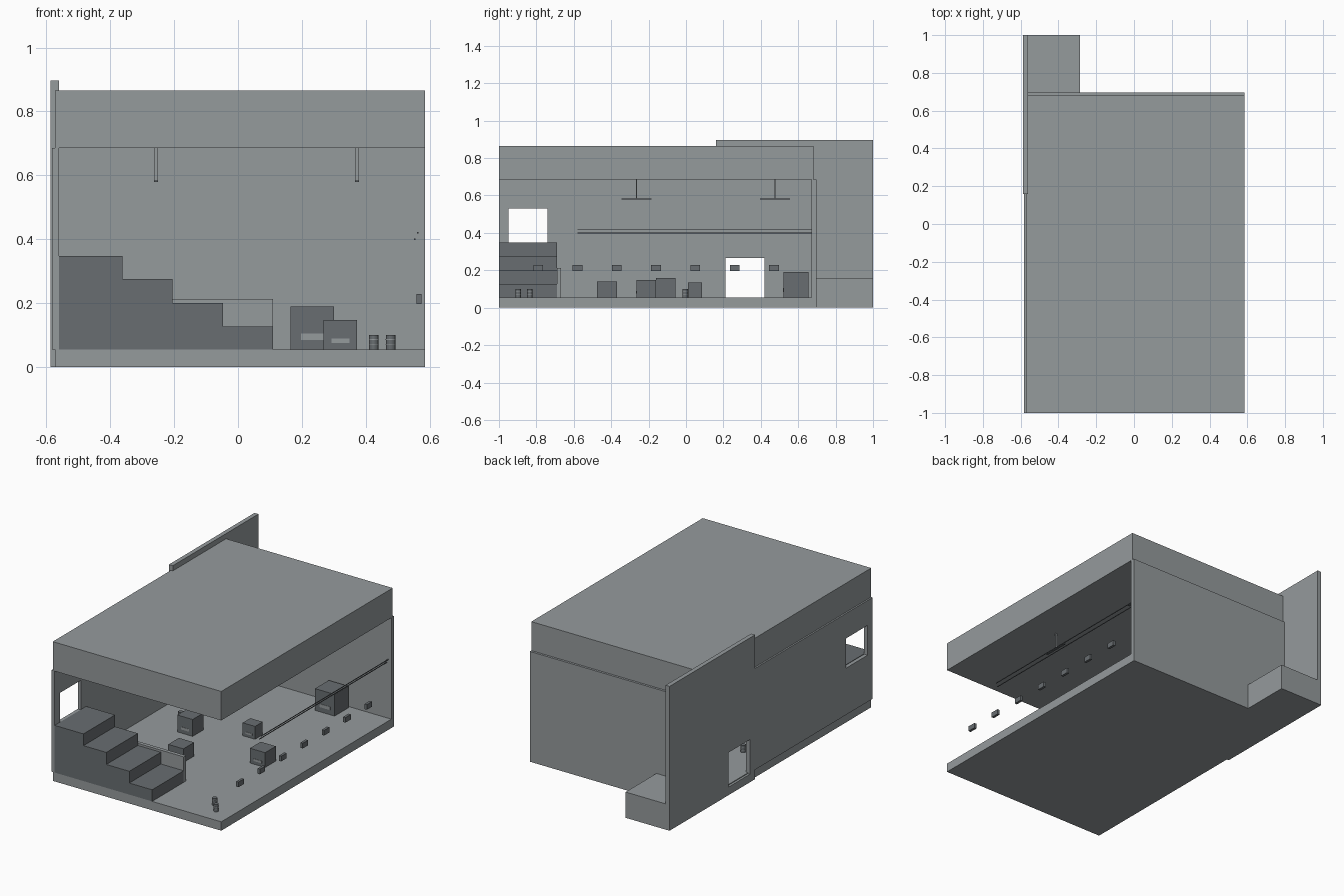
import bpy, bmesh, math

if "Cube" in bpy.data.objects:
    bpy.data.objects.remove(bpy.data.objects["Cube"])


def material(name, rgb):
    m = bpy.data.materials.new(name)
    m.diffuse_color = (*rgb, 1)
    m.use_nodes = True
    m.node_tree.nodes["Principled BSDF"].inputs["Base Color"].default_value = m.diffuse_color
    return m


LIGHT = material("light_grey", (0.30, 0.325, 0.335))
DARK = material("dark_grey", (0.14, 0.155, 0.165))


def finish(name, bm, mat):
    me = bpy.data.meshes.new(name)
    bm.to_mesh(me)
    bm.free()
    me.materials.append(mat)
    ob = bpy.data.objects.new(name, me)
    bpy.context.collection.objects.link(ob)
    return ob


def box(name, x, y, z, mat=LIGHT):
    """Box from (min, max) pairs."""
    bm = bmesh.new()
    bmesh.ops.create_cube(bm, size=1)
    for v in bm.verts:
        v.co = [r[0] if c < 0 else r[1] for c, r in zip(v.co, (x, y, z))]
    return finish(name, bm, mat)


def drum(name, x, y, z0, z1, radius, mat):
    bm = bmesh.new()
    bmesh.ops.create_cone(bm, cap_ends=True, segments=16, radius1=radius,
                          radius2=radius, depth=z1 - z0)
    bmesh.ops.translate(bm, verts=bm.verts, vec=(x, y, (z0 + z1) / 2))
    return finish(name, bm, mat)


def wall(name, x, y, z, oy, oz):
    """Wall along y with one rectangular opening."""
    box(name + "_front", x, (y[0], oy[0]), z)
    box(name + "_rear", x, (oy[1], y[1]), z)
    box(name + "_below_opening", x, oy, (z[0], oz[0]))
    box(name + "_above_opening", x, oy, (oz[1], z[1]))


FLOOR = 0.055

# Building shell
box("floor_slab", (-0.573, 0.585), (-1, 0.67), (0, FLOOR))
box("roof_block", (-0.573, 0.585), (-1, 0.683), (0.685, 0.865))
box("back_wall", (-0.573, 0.585), (0.67, 0.697), (0, 0.685))
wall("window_wall", (-0.583, -0.56), (-1, 0.16), (FLOOR, 0.685),
     (-0.95, -0.74), (0.345, 0.53))
wall("door_wall", (-0.587, -0.56), (0.16, 1.0), (0, 0.897),
     (0.21, 0.42), (0.05, 0.265))
box("rear_platform", (-0.56, -0.285), (0.697, 1.0), (0, 0.16))

# Stepped blocks with a low panel behind them
edges = [-0.56, -0.362, -0.205, -0.047, 0.11]
tops = [0.348, 0.275, 0.2, 0.127]
for i, top in enumerate(tops):
    box(f"step_{i + 1}", (edges[i], edges[i + 1]), (-1, -0.69), (FLOOR, top), DARK)
box("low_panel", (-0.56, 0.11), (-0.69, -0.667), (FLOOR, 0.213))

# Crates with a label plate on the front
crates = [((0.165, 0.30), (0.52, 0.655), 0.19),
          ((0.268, 0.372), (-0.265, -0.16), 0.147),
          ((0.025, 0.11), (0.01, 0.085), 0.135),
          ((-0.305, -0.20), (-0.16, -0.055), 0.16),
          ((-0.147, -0.043), (-0.475, -0.37), 0.14)]
for i, (x, y, top) in enumerate(crates):
    box(f"crate_{i + 1}", x, y, (FLOOR, top), DARK)
    w, h = x[1] - x[0], top - FLOOR
    box(f"crate_label_{i + 1}", (x[0] + 0.24 * w, x[0] + 0.78 * w),
        (y[0] - 0.002, y[0]), (FLOOR + 0.22 * h, FLOOR + 0.37 * h))

# Small banded drums
for i, (x, y) in enumerate([(0.425, -0.835), (0.478, -0.897), (-0.39, -0.005)]):
    drum(f"drum_{i + 1}", x, y, FLOOR, 0.1, 0.0145, DARK)
    for j, z in enumerate((0.068, 0.084)):
        drum(f"drum_band_{i + 1}_{j + 1}", x, y, z, z + 0.003, 0.0155, LIGHT)

# Row of small fixtures and two thin pipes along the open side
for i in range(7):
    y = -0.79 + 0.21 * i
    box(f"side_fixture_{i + 1}", (0.559, 0.575), (y - 0.026, y + 0.026),
        (0.197, 0.229), DARK)
for i, (x, z) in enumerate([(0.553, 0.40), (0.563, 0.42)]):
    box(f"pipe_{i + 1}", (x - 0.002, x + 0.002), (-0.58, 0.67),
        (z - 0.002, z + 0.002), DARK)

# Hanging lamps: a rod with a thin bar at its foot
for x in (-0.257, 0.373):
    for y in (-0.265, 0.475):
        box("lamp_rod", (x - 0.005, x + 0.005), (y - 0.003, y + 0.003), (0.583, 0.685))
        box("lamp_bar", (x - 0.006, x + 0.006), (y - 0.08, y + 0.08), (0.579, 0.583), DARK)
